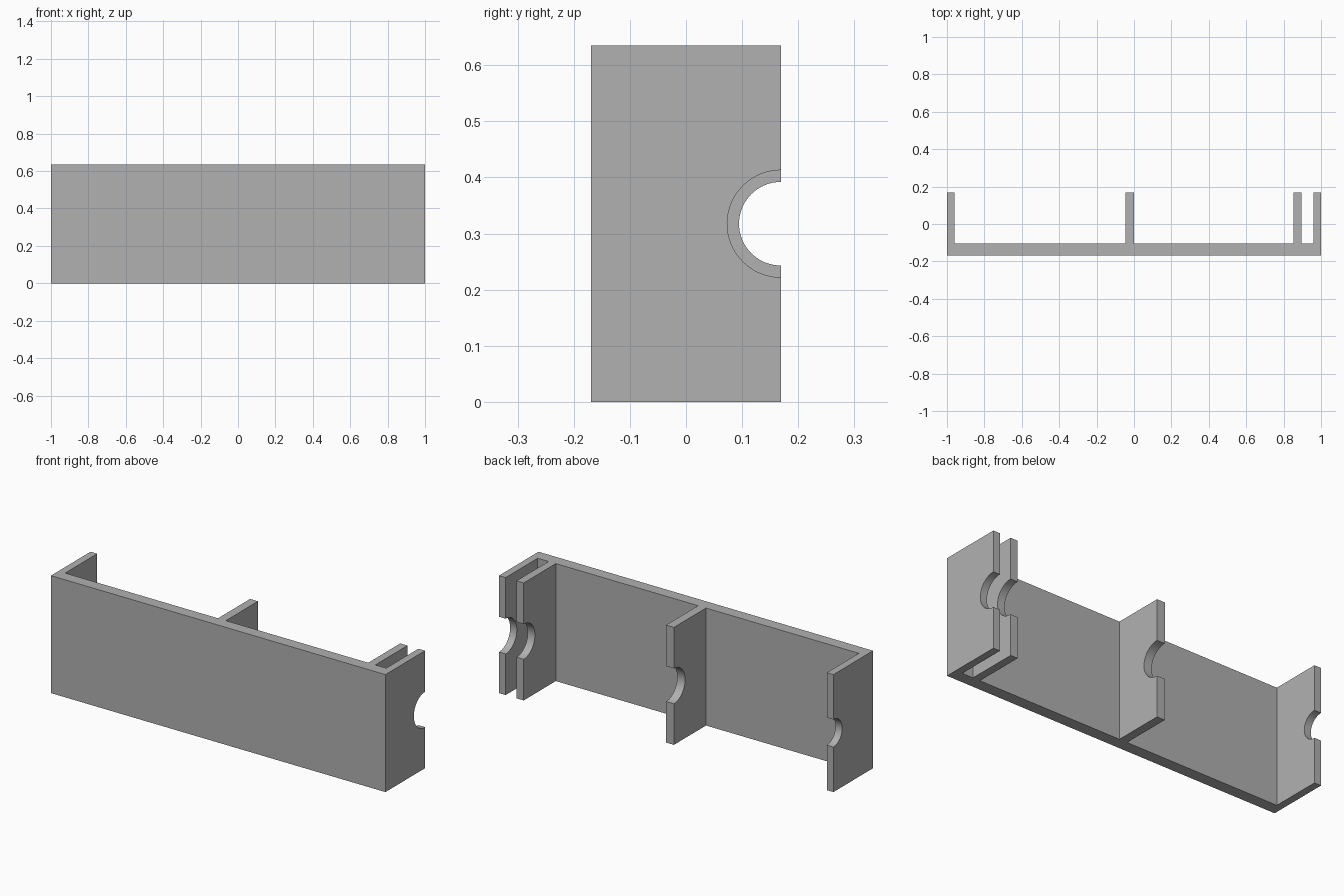
import bpy
import bmesh
import math
from mathutils import Matrix

cube = bpy.data.objects.get("Cube")
if cube:
    bpy.data.objects.remove(cube, do_unlink=True)

HEIGHT = 0.635
FRONT, INNER, BACK = -0.169, -0.105, 0.169
# Upright ribs: left edge, right edge, notch radius
RIBS = [(-1.0, -0.96, 0.0745), (-0.046, 0.001, 0.0955),
        (0.852, 0.895, 0.0955), (0.96, 1.0, 0.0955)]

grey = bpy.data.materials.new("grey")
grey.use_nodes = True
colour = (0.44, 0.44, 0.44, 1)
grey.diffuse_color = colour
grey.node_tree.nodes["Principled BSDF"].inputs["Base Color"].default_value = colour


def add_object(name, bm):
    bmesh.ops.recalc_face_normals(bm, faces=bm.faces)
    mesh = bpy.data.meshes.new(name)
    bm.to_mesh(mesh)
    bm.free()
    mesh.materials.append(grey)
    obj = bpy.data.objects.new(name, mesh)
    bpy.context.collection.objects.link(obj)
    return obj


# Bracket body: comb-shaped plan extruded upwards
plan = [(-1, FRONT), (1, FRONT)]
for left, right, _ in reversed(RIBS):
    if right < 1:
        plan.append((right, INNER))
    plan += [(right, BACK), (left, BACK)]
    if left > -1:
        plan.append((left, INNER))

bm = bmesh.new()
base = bm.faces.new([bm.verts.new((x, y, 0)) for x, y in plan])
top = bmesh.ops.extrude_face_region(bm, geom=[base])["geom"]
bmesh.ops.translate(bm, vec=(0, 0, HEIGHT),
                    verts=[v for v in top if isinstance(v, bmesh.types.BMVert)])
bracket = add_object("ribbed_bracket", bm)

# Half-round notches in the back edge of each rib
for i, (left, right, radius) in enumerate(RIBS):
    bm = bmesh.new()
    place = (Matrix.Translation(((left + right) / 2, BACK, HEIGHT / 2))
             @ Matrix.Rotation(math.pi / 2, 4, "Y"))
    bmesh.ops.create_cone(bm, cap_ends=True, segments=64, radius1=radius,
                          radius2=radius, depth=right - left + 0.03, matrix=place)
    cutter = add_object(f"notch_cutter_{i + 1}", bm)
    cutter.hide_render = True
    cutter.hide_set(True)
    cutter.display_type = "WIRE"
    cut = bracket.modifiers.new(f"notch_{i + 1}", "BOOLEAN")
    cut.operation = "DIFFERENCE"
    cut.solver = "EXACT"
    cut.object = cutter

# Bake the cuts, drop the cutters, smooth only the round notch walls
bpy.context.view_layer.update()
evaluated = bracket.evaluated_get(bpy.context.evaluated_depsgraph_get())
cut_mesh = bpy.data.meshes.new_from_object(evaluated)
bracket.modifiers.clear()
bracket.data = cut_mesh
for obj in [o for o in bpy.data.objects if o.name.startswith("notch_cutter")]:
    bpy.data.objects.remove(obj, do_unlink=True)

bpy.ops.object.select_all(action="DESELECT")
bracket.select_set(True)
bpy.context.view_layer.objects.active = bracket
bpy.ops.object.shade_smooth_by_angle(angle=math.radians(30))
